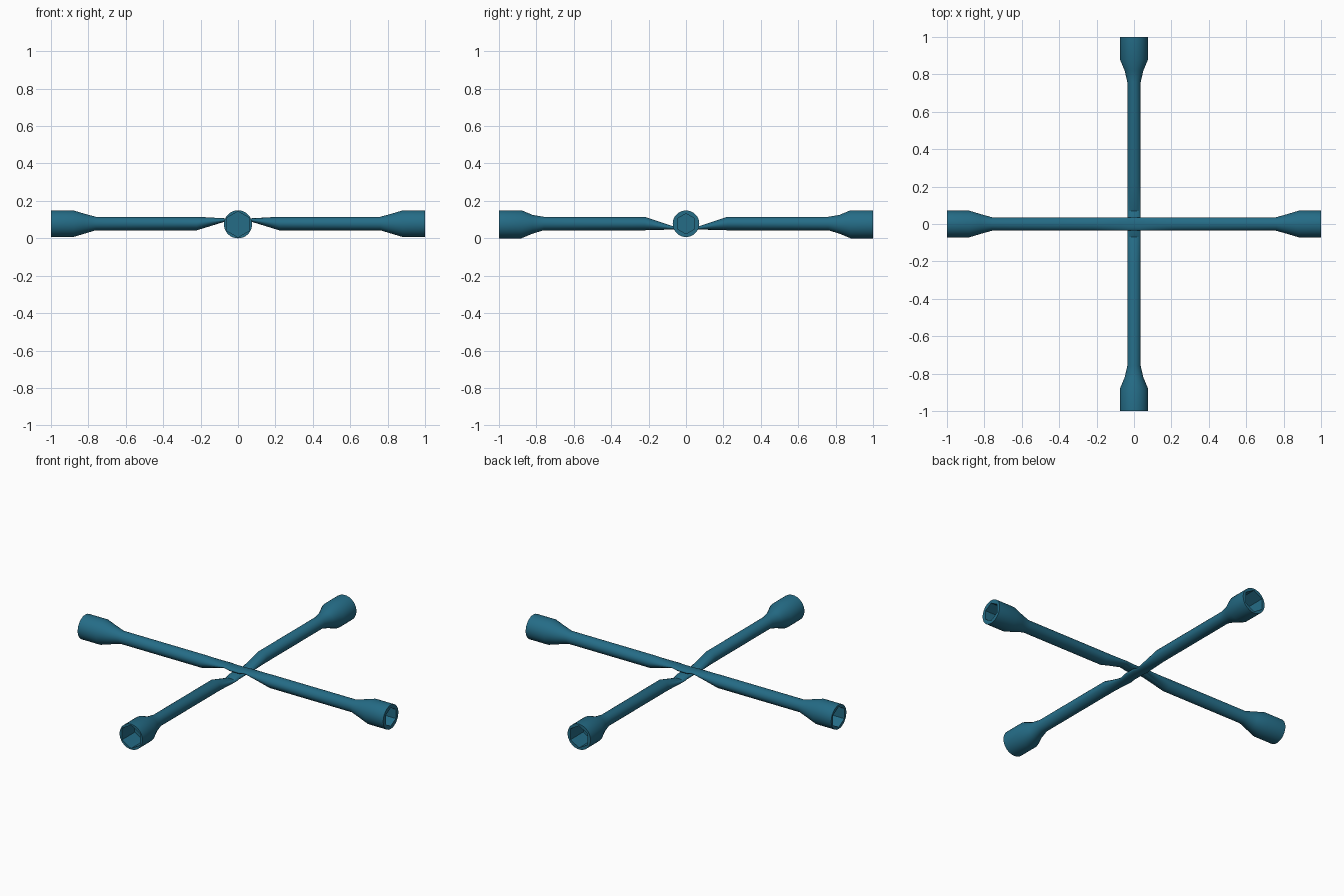
import bpy, bmesh, math

if "Cube" in bpy.data.objects:
    bpy.data.objects.remove(bpy.data.objects["Cube"])

SEG = 36

steel = bpy.data.materials.new("teal_blue_steel")
steel.diffuse_color = (0.018, 0.15, 0.24, 1)
steel.use_nodes = True
steel.node_tree.nodes["Principled BSDF"].inputs["Base Color"].default_value = steel.diffuse_color


def round_ring(t, half_width, low, high):
    """Elliptical section at position t along the bar."""
    mid, h = (low + high) / 2, (high - low) / 2
    return [(t, half_width * math.cos(i * math.tau / SEG),
             mid + h * math.sin(i * math.tau / SEG)) for i in range(SEG)]


def hex_ring(t, radius, mid):
    """Hexagonal section with a corner pointing up."""
    pts = []
    for i in range(SEG):
        deg = i * 360 / SEG
        off = math.radians((deg + 30) % 60 - 30)
        r = radius * math.cos(math.pi / 6) / math.cos(off)
        a = math.radians(deg)
        pts.append((t, r * math.cos(a), mid + r * math.sin(a)))
    return pts


def make_bar(name, along_y, mid, socket, neck, flat, joint, holes):
    rod, rod_mid = 0.036, 0.079

    def half(side, hole):
        # Sections from the hex socket floor outwards, then back to the middle
        rings = [hex_ring(side * 0.88, hole, mid), hex_ring(side, hole, mid)]
        for t, r, c in ((1, socket, mid), (0.88, socket, mid),
                        (0.82, neck, mid), (0.76, rod, rod_mid),
                        (0.22, rod, rod_mid)):
            rings.append(round_ring(side * t, r, c - r, c + r))
        rings.append(round_ring(side * 0.07, rod, *flat))
        rings.append(round_ring(side * 0.03, rod, *joint))
        return rings

    rings = half(-1, holes[0]) + half(1, holes[1])[::-1]
    bm = bmesh.new()
    loops = [[bm.verts.new((p[1], p[0], p[2]) if along_y else p) for p in ring]
             for ring in rings]
    for a, b in zip(loops, loops[1:]):
        for i in range(SEG):
            j = (i + 1) % SEG
            bm.faces.new((a[i], a[j], b[j], b[i]))
    # Socket floors
    bm.faces.new(loops[0])
    bm.faces.new(loops[-1])
    bmesh.ops.recalc_face_normals(bm, faces=bm.faces)
    mesh = bpy.data.meshes.new(name)
    bm.to_mesh(mesh)
    bm.free()
    mesh.materials.append(steel)
    obj = bpy.data.objects.new(name, mesh)
    bpy.context.collection.objects.link(obj)
    bpy.ops.object.select_all(action='DESELECT')
    obj.select_set(True)
    bpy.context.view_layer.objects.active = obj
    bpy.ops.object.shade_smooth_by_angle(angle=math.radians(30))


# Upper bar runs left to right, lower bar front to back; both flatten at the joint
make_bar("upper_bar", False, 0.078, 0.071, 0.053, (0.089, 0.107), (0.078, 0.107), (0.06, 0.054))
make_bar("lower_bar", True, 0.075, 0.075, 0.050, (0.047, 0.065), (0.047, 0.079), (0.069, 0.065))
